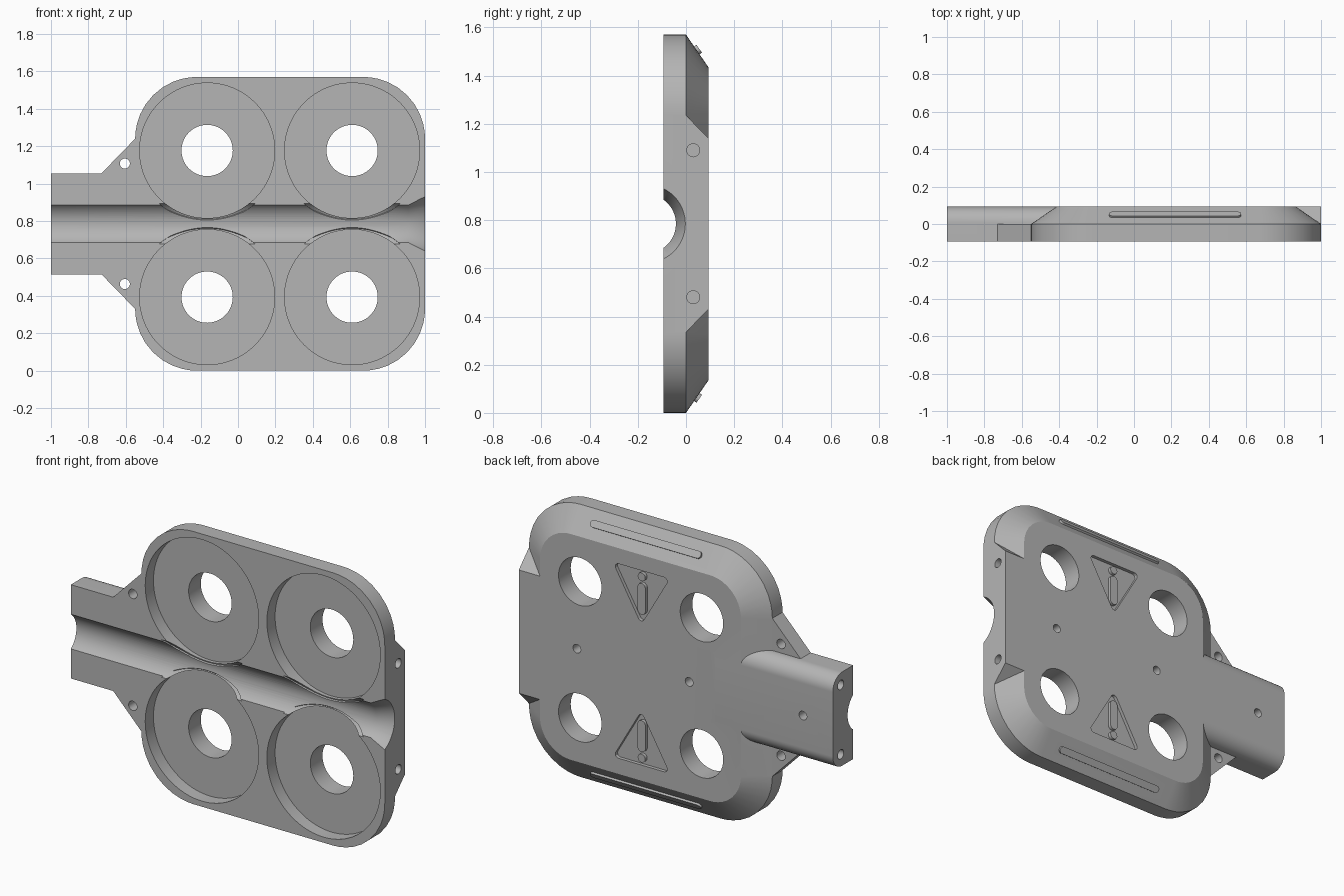
import bpy, bmesh, math
from mathutils import Vector

if "Cube" in bpy.data.objects:
    bpy.data.objects.remove(bpy.data.objects["Cube"], do_unlink=True)

X, Y, Z = Vector((1, 0, 0)), Vector((0, 1, 0)), Vector((0, 0, 1))
MID = 0.785            # height of the symmetry plane
F, B = -0.093, 0.093   # front and back planes

grey = bpy.data.materials.new("plain grey")
grey.use_nodes = True
grey.diffuse_color = (0.46, 0.46, 0.46, 1)
grey.node_tree.nodes["Principled BSDF"].inputs["Base Color"].default_value = grey.diffuse_color


def rounded(points, radii, seg=10):
    """Convex outline with filleted corners."""
    pts = [Vector(p) for p in points]
    out = []
    for i, p in enumerate(pts):
        r = radii[i] if isinstance(radii, (list, tuple)) else radii
        if r == 0:
            out.append(p)
            continue
        a = (pts[i - 1] - p).normalized()
        b = (pts[(i + 1) % len(pts)] - p).normalized()
        half = a.angle(b) / 2
        c = p + (a + b).normalized() * r / math.sin(half)
        t = r / math.tan(half)
        u, v = p + a * t - c, p + b * t - c
        out += [c + u.lerp(v, k / seg).normalized() * r for k in range(seg + 1)]
    return out


def rect(u0, v0, u1, v1):
    return [(u0, v0), (u1, v0), (u1, v1), (u0, v1)]


def circle(u, v, r, n=64):
    return [Vector((u + r * math.cos(math.tau * k / n), v + r * math.sin(math.tau * k / n)))
            for k in range(n)]


def loft(name, rings):
    bm = bmesh.new()
    rows = [[bm.verts.new(p) for p in ring] for ring in rings]
    n = len(rows[0])
    for lo, hi in zip(rows, rows[1:]):
        for k in range(n):
            bm.faces.new((lo[k], lo[(k + 1) % n], hi[(k + 1) % n], hi[k]))
    bm.faces.new(rows[0])
    bm.faces.new(rows[-1])
    bmesh.ops.recalc_face_normals(bm, faces=bm.faces)
    mesh = bpy.data.meshes.new(name)
    bm.to_mesh(mesh)
    bm.free()
    mesh.materials.append(grey)
    ob = bpy.data.objects.new(name, mesh)
    bpy.context.collection.objects.link(ob)
    return ob


def in_xz(pts, y):
    return [Vector((p[0], y, p[1])) for p in pts]


def in_yz(pts, x):
    return [Vector((x, p[0], p[1])) for p in pts]


def slab(name, pts, y0, y1):
    return loft(name, [in_xz(pts, y0), in_xz(pts, y1)])


def rod(name, pts, x0, x1):
    return loft(name, [in_yz(pts, x0), in_yz(pts, x1)])


def combine(target, other, operation):
    mod = target.modifiers.new("combine", 'BOOLEAN')
    mod.operation, mod.solver, mod.object = operation, 'EXACT', other
    bpy.context.view_layer.objects.active = target
    bpy.ops.object.modifier_apply(modifier=mod.name)
    bpy.data.objects.remove(other, do_unlink=True)


def add(other):
    combine(body, other, 'UNION')


def cut(other):
    combine(body, other, 'DIFFERENCE')


# Rounded plate with a chamfered back
R, INSET = 0.33, 0.135
outer = rounded(rect(-0.55, 0, 1, 2 * MID), R)
inner = rounded(rect(-0.55 + INSET, INSET, 1 - INSET, 2 * MID - INSET), R - INSET)
body = loft("housing_half", [in_xz(outer, F), in_xz(outer, 0), in_xz(inner, B)])

# Full-depth end block with sloping flanks
add(rod("end_block", [(-0.03, MID - 0.45), (0, MID - 0.45), (B, MID - 0.355),
                      (B, MID + 0.355), (0, MID + 0.45), (-0.03, MID + 0.45)], 0.6, 1))

# Handle with rounded back edges
handle = rounded(rect(F, MID - 0.27, B, MID + 0.27), [0, 0.085, 0.085, 0])
add(rod("handle", handle, -1, -0.25))

# Triangular tabs beside the handle
for s in (-1, 1):
    tab = [(-0.73, MID + s * 0.27), (-0.55, MID + s * 0.455),
           (-0.45, MID + s * 0.455), (-0.45, MID + s * 0.2), (-0.73, MID + s * 0.2)]
    add(slab("tab", tab, F, 0))

# Lengthwise channel with a flared mouth
AXIS = -0.165
cut(rod("channel", circle(AXIS, MID, 0.123), -1.1, 0.95))
cut(loft("flare", [in_yz(circle(AXIS, MID, r), x) for x, r in ((0.91, 0.123), (1.02, 0.171))]))

# Round pockets, their through holes and the eased rims inside the channel
for s in (-1, 1):
    for x in (-0.165, 0.61):
        z = MID + s * 0.392
        cut(slab("pocket", circle(x, z, 0.361, 96), F - 0.05, -0.018))
        cut(slab("hole", circle(x, z, 0.137), -0.1, 0.2))
        rim = loft("rim", [in_xz(circle(x, z, r, 96), y)
                           for y, r in ((-0.025, 0.355), (-0.04, 0.37), (-0.06, 0.382), (-0.13, 0.384))])
        combine(rim, rod("rim_limit", circle(AXIS, MID, 0.13), -0.9, 0.98), 'INTERSECT')
        cut(rim)

# Screw and pin holes
for s in (-1, 1):
    cut(slab("tab_hole", circle(-0.605, MID + s * 0.322, 0.027, 24), -0.2, 0.05))
    cut(rod("end_pin_hole", circle(0.03, MID + s * 0.305, 0.027, 24), 0.9, 1.1))
    cut(rod("handle_pin_hole", circle(0.02, MID + s * 0.2, 0.027, 24), -1.1, -0.9))
for x in (0.63, -0.085, -0.81):
    cut(slab("back_hole", circle(x, MID, 0.025, 24), 0.02, 0.2))

# Recessed warning triangles with a raised mark
CX = 0.22
for s in (-1, 1):
    tri = rounded([(CX, MID + s * 0.25), (CX + 0.18, MID + s * 0.56), (CX - 0.18, MID + s * 0.56)], 0.02, 6)
    cut(slab("triangle", tri, B - 0.02, B + 0.05))
    bar = rounded(rect(CX - 0.025, MID + s * 0.395 - 0.09, CX + 0.025, MID + s * 0.395 + 0.09), 0.0245, 6)
    add(slab("mark_bar", bar, B - 0.04, B - 0.002))
    add(slab("mark_dot", circle(CX, MID + s * 0.522, 0.024, 24), B - 0.04, B - 0.002))

# Raised ribs on the top and bottom chamfers
for s in (-1, 1):
    slope = Vector((0, B, -s * INSET)).normalized()
    normal = Vector((0, INSET, s * B)).normalized()
    origin = Vector((CX, 0.045, MID + s * (MID - 0.045 * INSET / B)))
    shape = rounded(rect(-0.353, -0.02, 0.353, 0.02), 0.0195, 6)
    add(loft("rib", [[origin + X * p.x + slope * p.y + normal * d for p in shape] for d in (-0.03, 0.012)]))

# Smooth curved walls, sharp edges
bpy.ops.object.select_all(action='DESELECT')
body.select_set(True)
bpy.context.view_layer.objects.active = body
bpy.ops.object.shade_smooth_by_angle(angle=math.radians(25))
